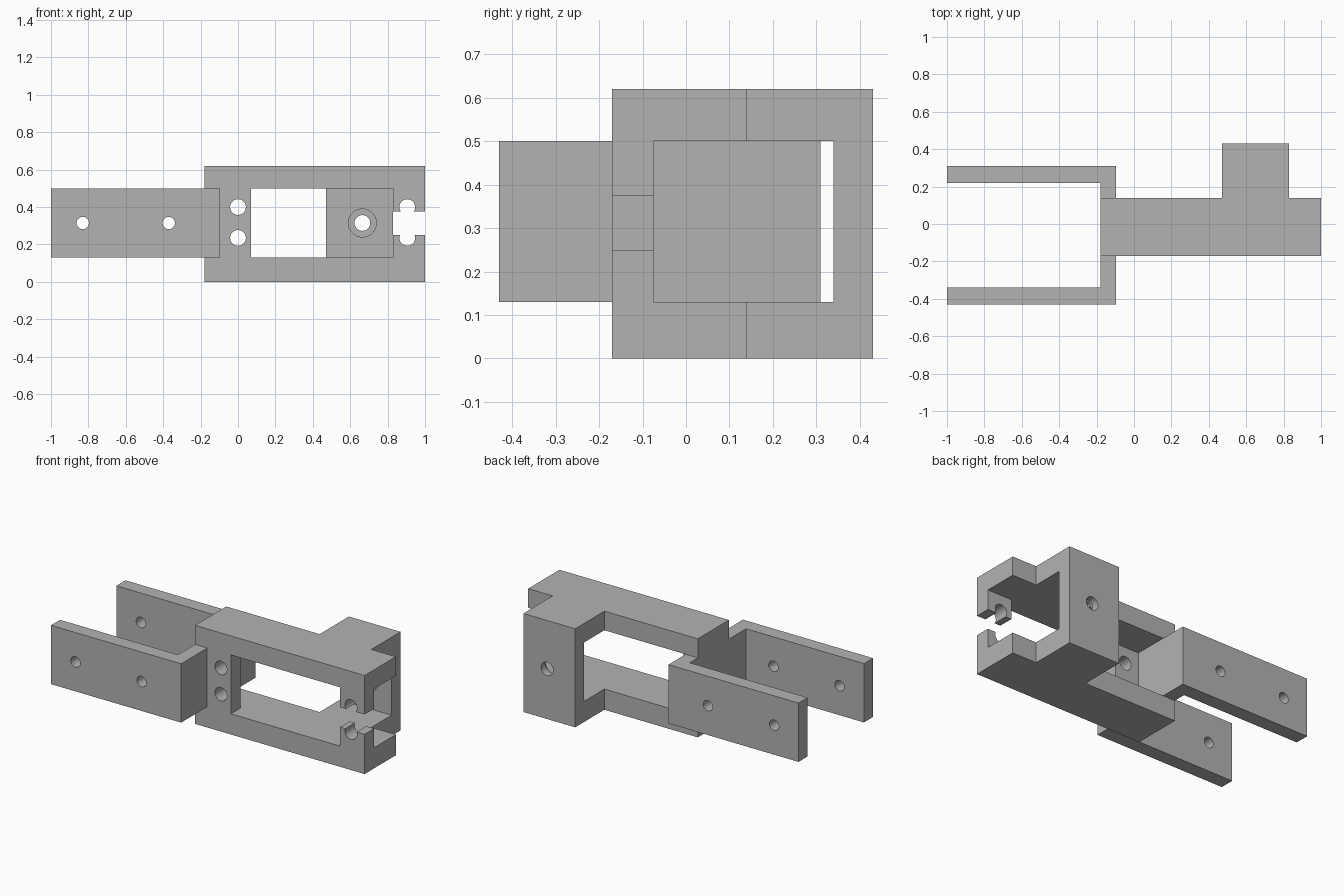
import bpy, bmesh, math
from mathutils import Matrix, Vector

cube = bpy.data.objects.get("Cube")
if cube:
    bpy.data.objects.remove(cube, do_unlink=True)

grey = bpy.data.materials.new("light_grey")
grey.use_nodes = True
grey.diffuse_color = (0.45, 0.45, 0.45, 1)
grey.node_tree.nodes["Principled BSDF"].inputs["Base Color"].default_value = (0.45, 0.45, 0.45, 1)


def make_object(name, bm):
    bmesh.ops.recalc_face_normals(bm, faces=bm.faces)
    mesh = bpy.data.meshes.new(name)
    bm.to_mesh(mesh)
    bm.free()
    mesh.materials.append(grey)
    obj = bpy.data.objects.new(name, mesh)
    bpy.context.collection.objects.link(obj)
    return obj


def plan(name, outline, z0, z1):
    """Extrude a top-view outline from z0 up to z1."""
    bm = bmesh.new()
    face = bm.faces.new([bm.verts.new((x, y, z0)) for x, y in outline])
    top = bmesh.ops.extrude_face_region(bm, geom=[face])["geom"]
    verts = [v for v in top if isinstance(v, bmesh.types.BMVert)]
    bmesh.ops.translate(bm, verts=verts, vec=(0, 0, z1 - z0))
    return make_object(name, bm)


def box(name, x0, x1, y0, y1, z0, z1):
    return plan(name, [(x0, y0), (x1, y0), (x1, y1), (x0, y1)], z0, z1)


def drill(name, x, z, radius, y0, y1):
    """Cylinder along y."""
    bm = bmesh.new()
    place = Matrix.Translation(Vector((x, (y0 + y1) / 2, z))) @ Matrix.Rotation(math.pi / 2, 4, "X")
    bmesh.ops.create_cone(bm, cap_ends=True, segments=32, radius1=radius,
                          radius2=radius, depth=y1 - y0, matrix=place)
    return make_object(name, bm)


def combine(target, tool, operation):
    tool.hide_render = True
    mod = target.modifiers.new(tool.name, "BOOLEAN")
    mod.operation = operation
    mod.solver = "EXACT"
    mod.object = tool
    bpy.context.view_layer.objects.active = target
    bpy.ops.object.modifier_apply(modifier=mod.name)
    bpy.data.objects.remove(tool, do_unlink=True)


LOW, HIGH, MID = 0.13, 0.5, 0.315

# Body with a rear boss
body = plan("bracket_body", [(-0.18, -0.17), (1, -0.17), (1, 0.14), (0.83, 0.14), (0.83, 0.43),
                             (0.47, 0.43), (0.47, 0.14), (-0.18, 0.14)], 0, 0.62)

# Lengthwise channel, front window and end slot
combine(body, box("channel", -0.5, 1.2, -0.075, 0.34, LOW, HIGH), "DIFFERENCE")
combine(body, box("window", 0.07, 0.83, -0.3, 0, LOW, HIGH), "DIFFERENCE")
combine(body, box("end_slot", 0.8, 1.2, -0.3, 0, 0.25, 0.375), "DIFFERENCE")

# Fork with two arms
fork = plan("fork", [(-1, -0.43), (-0.095, -0.43), (-0.095, 0.31), (-1, 0.31),
                     (-1, 0.22), (-0.18, 0.22), (-0.18, -0.34), (-1, -0.34)], LOW, HIGH)
combine(body, fork, "UNION")

# Screw holes in the front plate
for x in (0, 0.905):
    for z in (0.235, 0.4):
        combine(body, drill("screw_hole", x, z, 0.042, -0.25, 0), "DIFFERENCE")

# Pin holes through both arms
for x in (-0.83, -0.37):
    combine(body, drill("pin_hole", x, MID, 0.033, -0.6, 0.6), "DIFFERENCE")

# Boss hole, counterbored from inside
combine(body, drill("boss_hole", 0.665, MID, 0.042, 0.25, 0.6), "DIFFERENCE")
combine(body, drill("counterbore", 0.665, MID, 0.075, 0.25, 0.385), "DIFFERENCE")

bpy.ops.object.select_all(action="DESELECT")
body.select_set(True)
bpy.context.view_layer.objects.active = body
bpy.ops.object.shade_smooth_by_angle(angle=math.radians(30))
